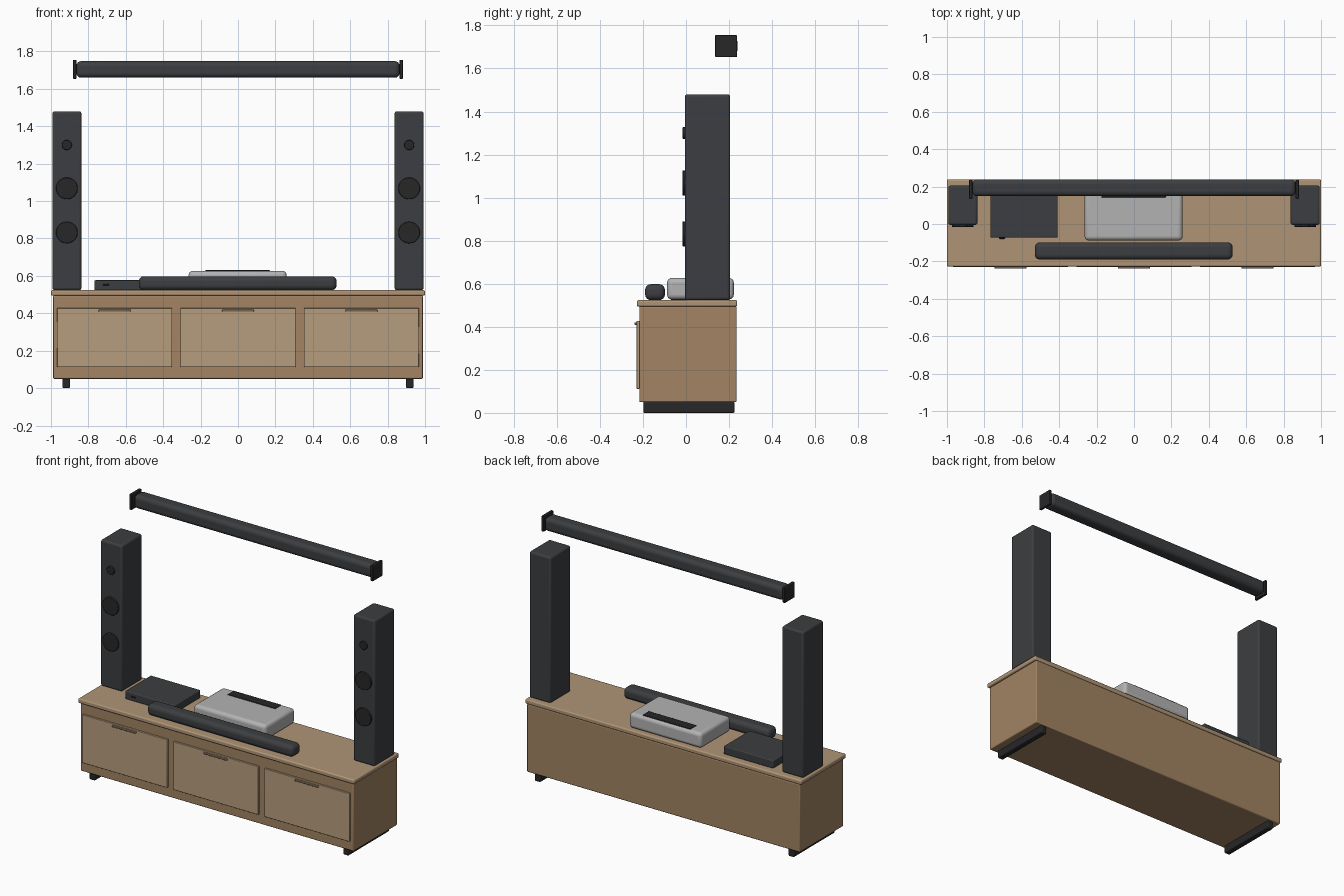
import bpy, math

if "Cube" in bpy.data.objects:
    bpy.data.objects.remove(bpy.data.objects["Cube"])


def material(name, rgb):
    m = bpy.data.materials.new(name)
    m.diffuse_color = (*rgb, 1)
    m.use_nodes = True
    m.node_tree.nodes["Principled BSDF"].inputs["Base Color"].default_value = m.diffuse_color
    return m


BODY = material("wood_body", (0.36, 0.23, 0.125))
TOP = material("wood_top", (0.43, 0.30, 0.18))
DOOR = material("wood_door", (0.47, 0.34, 0.21))
HANDLE = material("wood_handle", (0.33, 0.22, 0.13))
DARK = material("charcoal", (0.045, 0.048, 0.052))
BLACK = material("black", (0.02, 0.02, 0.022))
SILVER = material("silver", (0.45, 0.45, 0.45))


def finish(ob, name, mat, bevel=0, segments=3):
    ob.name = name
    ob.data.materials.append(mat)
    if bevel:
        b = ob.modifiers.new("bevel", "BEVEL")
        b.width = bevel
        b.segments = segments
        b.limit_method = "ANGLE"
    bpy.ops.object.shade_smooth_by_angle(angle=math.radians(40))
    return ob


def box(name, x, y, z, mat, bevel=0, segments=3):
    """Box from (min, max) pairs on each axis."""
    spans = (x, y, z)
    bpy.ops.mesh.primitive_cube_add(size=1, location=[(a + b) / 2 for a, b in spans])
    ob = bpy.context.object
    ob.scale = [b - a for a, b in spans]
    bpy.ops.object.transform_apply(location=False, rotation=False, scale=True)
    return finish(ob, name, mat, bevel, segments)


def disc(name, x, y, z, r, depth, mat, bevel=0):
    """Cylinder facing the front."""
    bpy.ops.mesh.primitive_cylinder_add(vertices=32, radius=r, depth=depth,
                                        location=(x, y, z), rotation=(math.pi / 2, 0, 0))
    return finish(bpy.context.object, name, mat, bevel, 2)


# Cabinet
box("cabinet_body", (-0.988, 0.988), (-0.217, 0.235), (0.05, 0.495), BODY, 0.006)
box("cabinet_top", (-1, 1), (-0.228, 0.238), (0.494, 0.524), TOP, 0.008)

# Doors with handles
for i, x in enumerate((-0.66, 0, 0.66)):
    box(f"door_{i + 1}", (x - 0.308, x + 0.308), (-0.23, -0.215), (0.112, 0.428), DOOR, 0.003, 2)
    box(f"door_handle_{i + 1}", (x - 0.085, x + 0.085), (-0.239, -0.228), (0.409, 0.42), HANDLE, 0.003, 2)

# Mirrored parts: feet, tower speakers, screen end caps
for side, s in (("left", -1), ("right", 1)):
    c = 0.918 * s
    box(f"foot_{side}", (c - 0.02, c + 0.02), (-0.198, 0.225), (0, 0.052), BLACK, 0.006)

    c = 0.915 * s
    box(f"speaker_{side}", (c - 0.078, c + 0.078), (-0.005, 0.205), (0.524, 1.48), DARK, 0.012)
    for part, z, r in (("woofer", 0.832, 0.058), ("midrange", 1.068, 0.058), ("tweeter", 1.3, 0.027)):
        disc(f"{part}_{side}", c, -0.007, z, r, 0.018, BLACK, 0.003)

    c = 0.873 * s
    box(f"screen_end_cap_{side}", (c - 0.009, c + 0.009), (0.135, 0.237), (1.653, 1.755), BLACK, 0.004)

# Roll-up screen housing
box("screen_housing", (-0.864, 0.864), (0.149, 0.239), (1.66, 1.748), DARK, 0.025, 4)

# Soundbar
box("soundbar", (-0.53, 0.527), (-0.19, -0.098), (0.524, 0.598), DARK, 0.026, 4)

# Projector with dark lens slot on top
box("projector", (-0.264, 0.26), (-0.088, 0.222), (0.527, 0.627), SILVER, 0.022, 4)
box("projector_slot", (-0.175, 0.17), (0.142, 0.205), (0.615, 0.631), BLACK, 0.002, 2)

# Media player with front button
box("media_player", (-0.768, -0.408), (-0.073, 0.195), (0.524, 0.577), DARK, 0.006)
box("player_button", (-0.722, -0.69), (-0.079, -0.07), (0.549, 0.556), BLACK, 0.002, 2)
